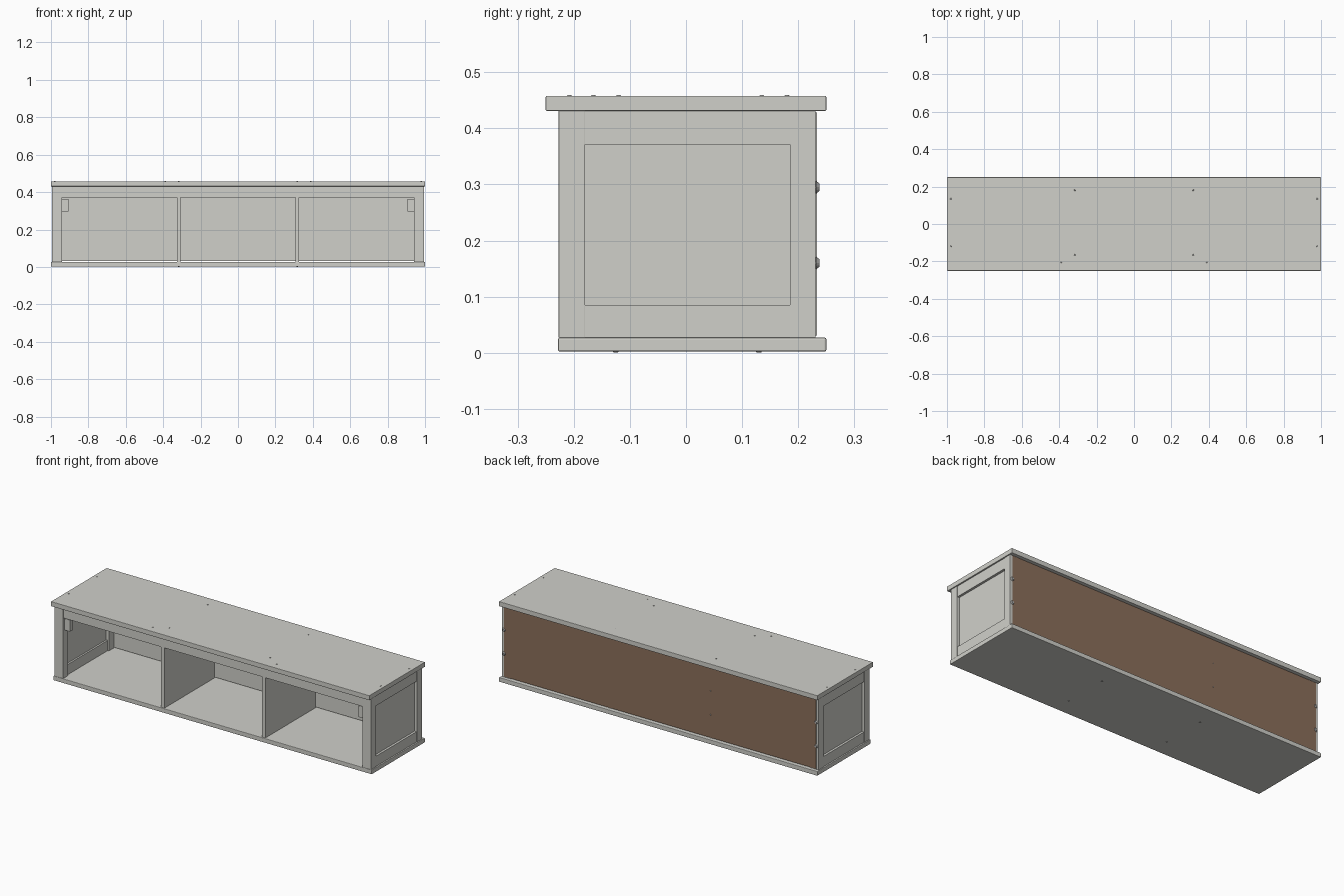
import bpy, bmesh, math
from mathutils import Matrix

if "Cube" in bpy.data.objects:
    bpy.data.objects.remove(bpy.data.objects["Cube"])


def material(name, rgb):
    m = bpy.data.materials.new(name)
    m.diffuse_color = (*rgb, 1)
    m.use_nodes = True
    m.node_tree.nodes["Principled BSDF"].inputs["Base Color"].default_value = m.diffuse_color
    return m


PAINT = material("warm_white_paint", (0.63, 0.63, 0.59))
BROWN = material("brown_hardboard", (0.26, 0.16, 0.105))
METAL = material("screw_metal", (0.42, 0.42, 0.41))


def add(name, bm, mats):
    me = bpy.data.meshes.new(name)
    bm.to_mesh(me)
    bm.free()
    for m in mats:
        me.materials.append(m)
    ob = bpy.data.objects.new(name, me)
    bpy.context.collection.objects.link(ob)
    return ob


def box(name, x, y, z, bevel=0.0, mats=(PAINT,)):
    x = sorted(x)
    bm = bmesh.new()
    size = [b - a for a, b in (x, y, z)]
    mid = [(a + b) / 2 for a, b in (x, y, z)]
    bmesh.ops.create_cube(bm, size=1, matrix=Matrix.Translation(mid) @ Matrix.Diagonal((*size, 1)))
    ob = add(name, bm, mats)
    if bevel:
        mod = ob.modifiers.new("soft_edges", 'BEVEL')
        mod.width = bevel
        mod.segments = 2
    return ob


def screws(name, points, direction, radius=0.006, height=0.003):
    # shallow domed heads, all in one object
    bm = bmesh.new()
    rot = {'up': Matrix(), 'down': Matrix.Rotation(math.pi, 4, 'X'),
           'back': Matrix.Rotation(-math.pi / 2, 4, 'X')}[direction]
    for p in points:
        bmesh.ops.create_cone(bm, cap_ends=True, segments=12, radius1=radius, radius2=radius * 0.6,
                              depth=height, matrix=Matrix.Translation(p) @ rot)
    return add(name, bm, (METAL,))


# Top and bottom boards
box("top_board", (-1, 1), (-0.25, 0.25), (0.431, 0.458), 0.002)
box("bottom_board", (-1, 1), (-0.228, 0.25), (0.002, 0.027), 0.003)

# Front rail under the top
box("front_rail", (-0.94, 0.94), (-0.225, -0.203), (0.371, 0.431))

for s, side in ((-1, "left"), (1, "right")):
    # Framed end: two posts, two rails, recessed panel
    box(side + "_front_post", (s * 0.94, s * 0.995), (-0.227, -0.18), (0.027, 0.431), 0.001)
    box(side + "_back_post", (s * 0.94, s * 0.995), (0.185, 0.231), (0.027, 0.431), 0.001)
    box(side + "_top_rail", (s * 0.948, s * 0.992), (-0.18, 0.185), (0.371, 0.431))
    box(side + "_bottom_rail", (s * 0.948, s * 0.992), (-0.18, 0.185), (0.027, 0.085))
    box(side + "_end_panel", (s * 0.958, s * 0.979), (-0.18, 0.185), (0.085, 0.371))
    # Small block on the inside of the front post
    box(side + "_inner_block", (s * 0.907, s * 0.94), (-0.212, -0.19), (0.297, 0.362))
    # Upright divider, notched behind the front rail
    box(side + "_divider", (s * 0.307, s * 0.327), (-0.222, 0.229), (0.027, 0.371))
    box(side + "_divider_top", (s * 0.307, s * 0.327), (-0.203, 0.229), (0.371, 0.431))

# Back panel: painted inside, bare brown board outside
back = box("back_panel", (-0.981, 0.981), (0.229, 0.2335), (0.031, 0.428), mats=(PAINT, BROWN))
for f in back.data.polygons:
    f.material_index = 1 if f.normal.y > 0.5 else 0

# Screw heads
top_xy = [(s * x, y) for s in (-1, 1)
          for x, y in ((0.317, 0.18), (0.317, -0.165), (0.98, 0.135), (0.98, -0.12), (0.39, -0.208))]
screws("top_screws", [(x, y, 0.4582) for x, y in top_xy], 'up', 0.005)
screws("bottom_screws", [(s * 0.317, y, 0.0017) for s in (-1, 1) for y in (-0.125, 0.13)], 'down', 0.006)
screws("back_corner_screws", [(s * 0.981, 0.235, z) for s in (-1, 1) for z in (0.16, 0.295)],
       'back', 0.011, 0.006)
screws("back_divider_screws", [(-0.317, 0.234, z) for z in (0.16, 0.295)], 'back', 0.004, 0.002)
